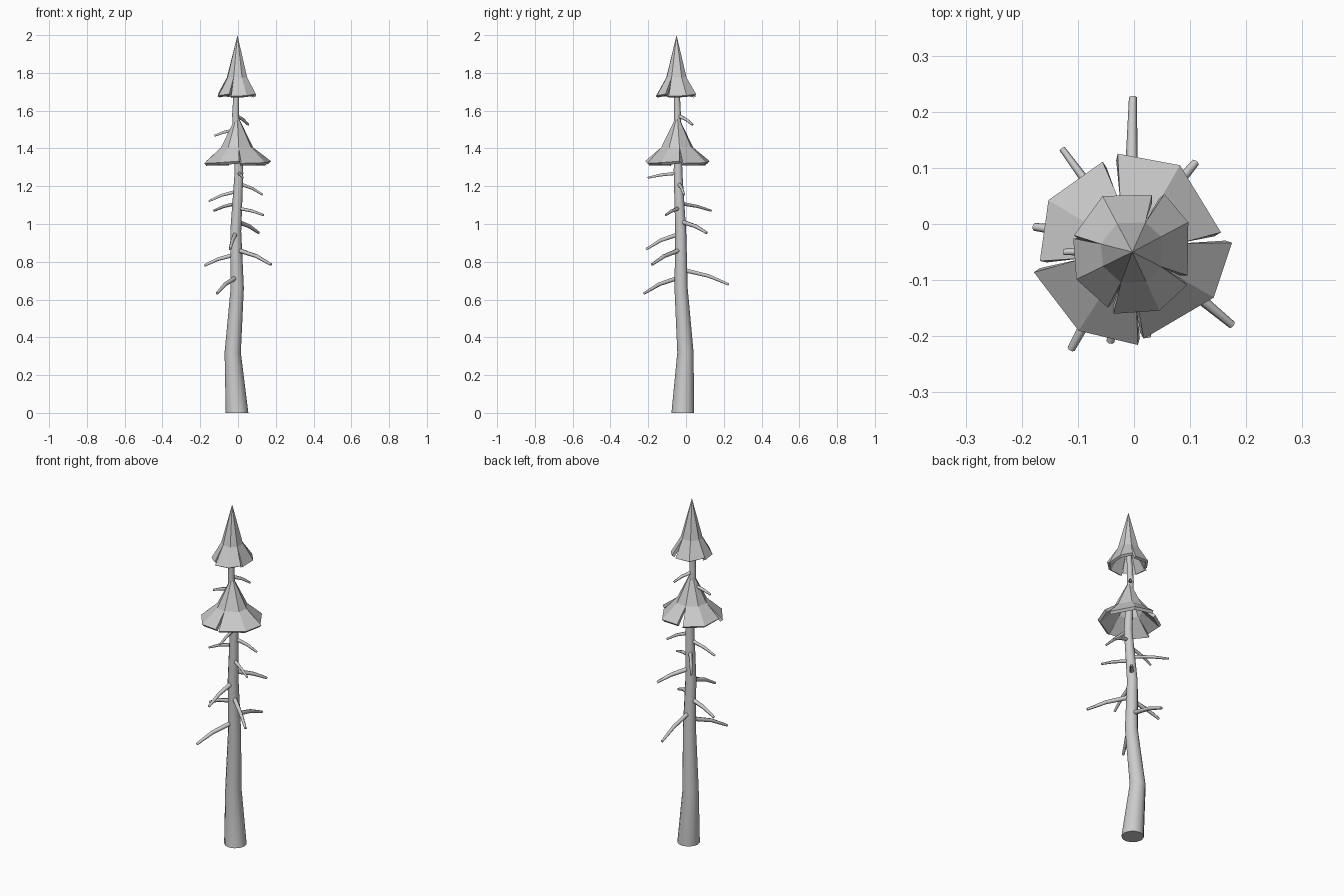
import bpy, bmesh
from math import sin, cos, radians, pi
from mathutils import Vector

if "Cube" in bpy.data.objects:
    bpy.data.objects.remove(bpy.data.objects["Cube"])


def tube(name, path, radii, sides):
    """Tapered closed tube following a path."""
    pts = [Vector(p) for p in path]
    bm = bmesh.new()
    rings = []
    for i, p in enumerate(pts):
        d = (pts[min(i + 1, len(pts) - 1)] - pts[max(i - 1, 0)]).normalized()
        if name == "trunk":
            d = Vector((0, 0, 1))
        ref = Vector((1, 0, 0)) if abs(d.z) > 0.8 else Vector((0, 0, 1))
        u = ref.cross(d).normalized()
        v = d.cross(u)
        rings.append([bm.verts.new(p + radii[i] * (u * cos(a) + v * sin(a)))
                      for a in (2 * pi * k / sides for k in range(sides))])
    for a, b in zip(rings, rings[1:]):
        for k in range(sides):
            n = (k + 1) % sides
            bm.faces.new((a[k], a[n], b[n], b[k])).smooth = True
    bm.faces.new(rings[0])
    bm.faces.new(rings[-1])
    return finish(name, bm)


def finish(name, bm):
    bmesh.ops.recalc_face_normals(bm, faces=bm.faces[:])
    me = bpy.data.meshes.new(name)
    bm.to_mesh(me)
    bm.free()
    ob = bpy.data.objects.new(name, me)
    bpy.context.collection.objects.link(ob)
    return ob


def canopy(name, apex, ring_r, ring_z, rim_z, panels, thickness):
    """Flared cone of split panels; each panel is three (angle, radius) rim points."""
    bm = bmesh.new()
    c = Vector((apex[0], apex[1], 0))

    def at(deg, r, z):
        a = radians(deg)
        return bm.verts.new(c + Vector((r * cos(a), r * sin(a), z)))

    top = bm.verts.new(apex)
    n = len(panels)
    # ring vertices at each slit are shared by neighbouring panels
    slits = []
    for i in range(n):
        prev, cur = panels[i - 1][2][0], panels[i][0][0]
        gap = (cur - prev + 180) % 360 - 180
        slits.append(at(prev + gap / 2, ring_r, ring_z))
    for i, panel in enumerate(panels):
        upper = [slits[i], at(panel[1][0], ring_r, ring_z), slits[(i + 1) % n]]
        lower = [at(a, r, z) for (a, r), z in
                 zip(panel, (rim_z + 0.008, rim_z, rim_z - 0.004))]
        for k in range(2):
            bm.faces.new((upper[k], upper[k + 1], top))
            bm.faces.new((lower[k], lower[k + 1], upper[k + 1], upper[k]))
    ob = finish(name, bm)
    mod = ob.modifiers.new("thickness", 'SOLIDIFY')
    mod.thickness = thickness
    mod.offset = -1
    return ob


# Crooked tapering trunk
trunk_path = [(-0.005, -0.017, 0), (-0.028, -0.003, 0.32), (-0.004, -0.026, 0.66),
              (-0.012, -0.028, 0.96), (0.005, -0.042, 1.27), (-0.013, -0.045, 1.58),
              (-0.005, -0.05, 1.8)]
trunk_r = [0.06, 0.043, 0.035, 0.029, 0.023, 0.018, 0.012]
tube("trunk", trunk_path, trunk_r, 12)


def trunk_centre(z):
    for a, b in zip(trunk_path, trunk_path[1:]):
        if z <= b[2]:
            return Vector(a).lerp(Vector(b), (z - a[2]) / (b[2] - a[2]))


# Bare drooping branches: tip x, tip y, tip z, root z
branches = [(0.175, -0.18, 0.785, 0.865), (-0.178, -0.005, 0.78, 0.84),
            (-0.112, -0.223, 0.632, 0.72), (-0.002, 0.226, 0.68, 0.76),
            (-0.042, -0.21, 0.867, 0.95), (0.11, 0.11, 0.953, 1.015),
            (0.135, -0.108, 1.047, 1.085), (-0.128, 0.134, 1.07, 1.11),
            (-0.155, -0.045, 1.12, 1.175), (0.13, -0.01, 1.155, 1.215),
            (0.025, -0.202, 1.245, 1.27), (-0.125, -0.05, 1.467, 1.5),
            (0.055, 0.035, 1.525, 1.575)]
for i, (x, y, z, rz) in enumerate(branches):
    root, tip = trunk_centre(rz), Vector((x, y, z))
    mid = root.lerp(tip, 0.58)
    mid.z += 0.14 * (rz - z)
    s = 1 if rz < 1.05 else 0.8
    tube(f"branch_{i + 1}", (root, mid, tip), (0.013 * s, 0.0105 * s, 0.007 * s), 6)

# Two tiers of foliage, each four folded panels with slits between
canopy("lower_foliage", (-0.005, -0.046, 1.58), 0.086, 1.405, 1.325,
       [[(187, 0.164), (149, 0.172), (108, 0.165)],
        [(98, 0.173), (60, 0.174), (11, 0.163)],
        [(4, 0.18), (-30, 0.17), (-82, 0.16)],
        [(-86, 0.17), (-123, 0.172), (-167, 0.178)]], 0.018)
canopy("upper_foliage", (-0.003, -0.05, 2.0), 0.058, 1.775, 1.68,
       [[(164, 0.108), (118, 0.113), (71, 0.108)],
        [(61, 0.118), (28, 0.113), (-23, 0.107)],
        [(-31, 0.114), (-65, 0.115), (-107, 0.115)],
        [(-114, 0.108), (-154, 0.111), (-193, 0.108)]], 0.016)
